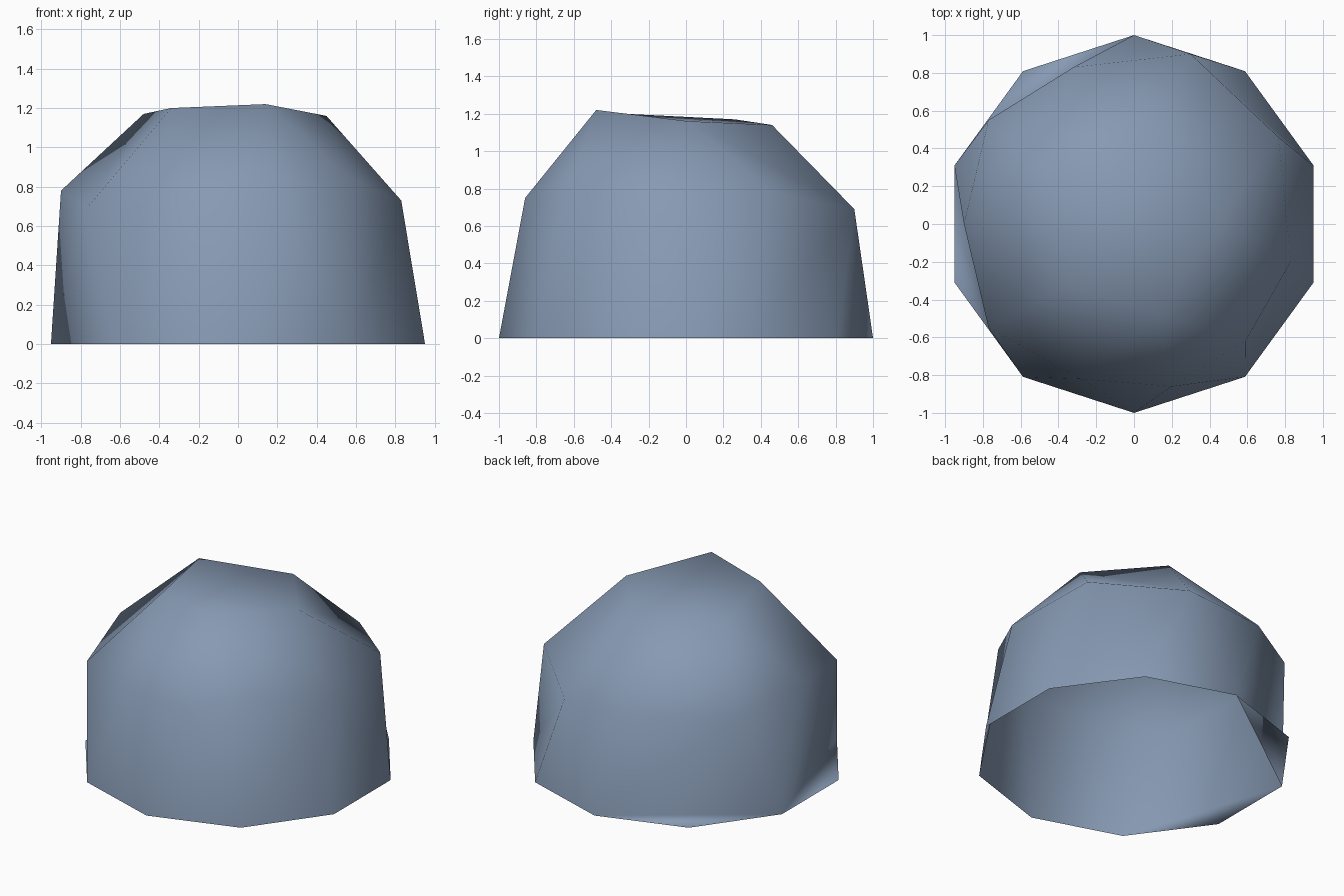
import bpy, bmesh, math

if "Cube" in bpy.data.objects:
    bpy.data.objects.remove(bpy.data.objects["Cube"])

# Material
mat = bpy.data.materials.new("slate blue")
mat.diffuse_color = (0.24, 0.32, 0.45, 1)
mat.use_nodes = True
mat.node_tree.nodes["Principled BSDF"].inputs["Base Color"].default_value = mat.diffuse_color

bm = bmesh.new()

def ring(points):
    return [bm.verts.new(p) for p in points]

def fan(verts):
    # triangulate a polygon from its first corner
    for p, q in zip(verts[1:], verts[2:]):
        bm.faces.new((verts[0], p, q))

# Open decagon base, irregular shoulder and five-sided crown
base = ring([(math.cos(math.radians(18 + 36 * i)),
              math.sin(math.radians(18 + 36 * i)), 0) for i in range(10)])
shoulder = ring([(.83, -.20, .73), (.765, .46, .775), (.30, .90, .69),
                 (-.32, .83, .70), (-.77, .55, .72), (-.90, 0, .78),
                 (-.77, -.55, .69), (-.28, -.82, .73), (.20, -.86, .75),
                 (.59, -.62, .83)])
crown = ring([(.45, .01, 1.16), (.10, .46, 1.14), (-.48, .26, 1.17),
              (-.34, -.33, 1.20), (.14, -.48, 1.22)])

walls = ("creased", "ledge", "ledge", "bulged", "creased")
folded_roofs = (0, 2)      # roof panels with an inward crease

for k in range(5):
    # Wall panel: five corners, the lower middle one is a ledge tip, crease or bulge
    l, m, r = base[2 * k], base[2 * k + 1], base[(2 * k + 2) % 10]
    a, b = shoulder[(2 * k + 1) % 10], shoulder[(2 * k + 2) % 10]
    if walls[k] == "creased":
        fan([b, a, l, m, r])
    elif walls[k] == "bulged":
        fan([m, r, b, a, l])
    else:
        bm.faces.new((l, m, r))
        fan([l, r, b, a])

    # Kite between neighbouring wall panels
    left, right, c = shoulder[2 * k], a, crown[k]
    bm.faces.new((l, right, left))
    bm.faces.new((left, right, c))

    # Roof panel above the wall panel
    d = crown[(k + 1) % 5]
    fan([b, d, c, a] if k in folded_roofs else [a, b, d, c])

# Crown cap
fan(crown)

for f in bm.faces:
    f.smooth = True

mesh = bpy.data.meshes.new("dome")
bm.to_mesh(mesh)
bm.free()
mesh.materials.append(mat)
bpy.context.collection.objects.link(bpy.data.objects.new("dome", mesh))
